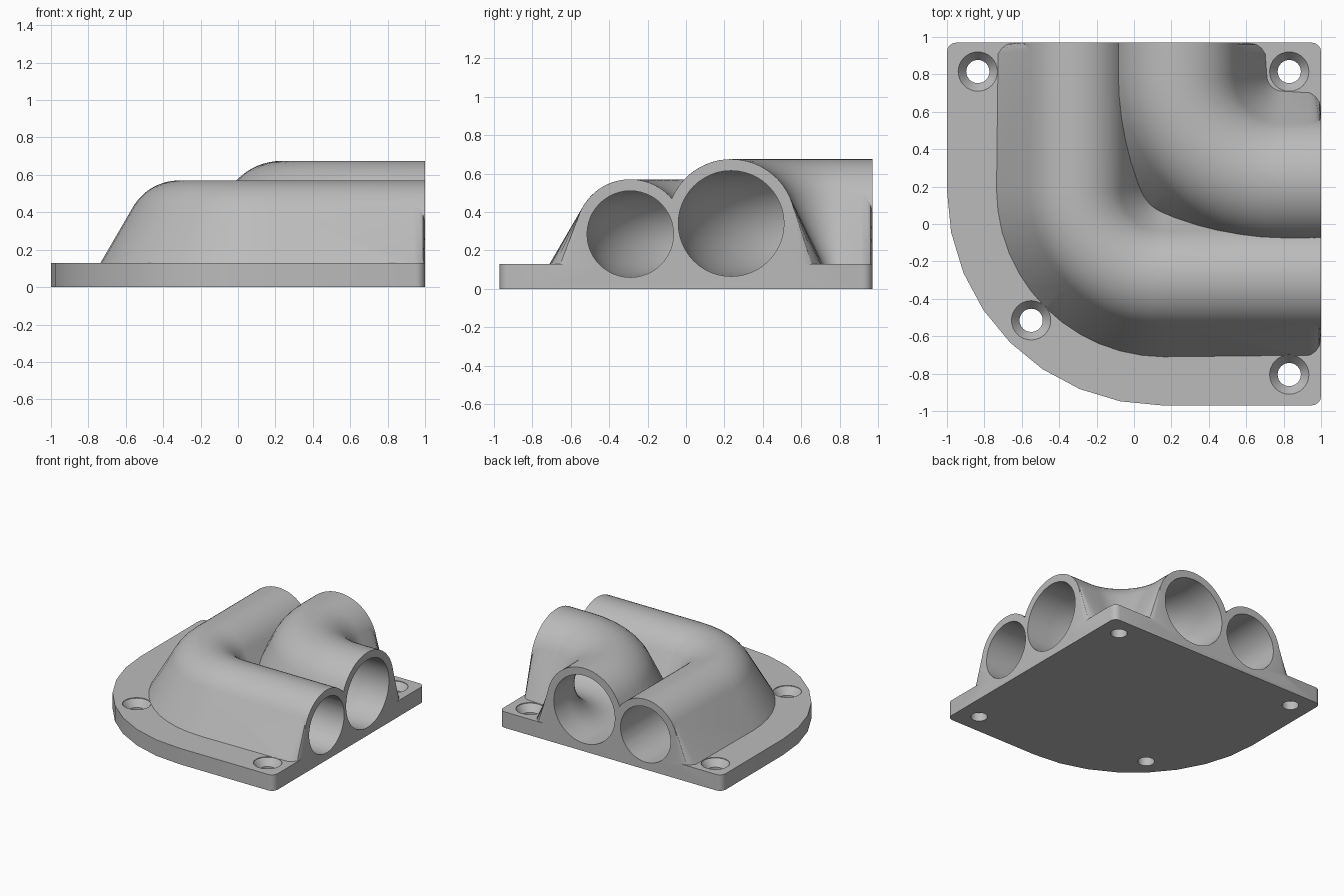
import bpy, bmesh
from math import sin, cos, pi, sqrt, hypot, atan2, acos, radians
from mathutils import Vector

cube = bpy.data.objects.get("Cube")
if cube:
    bpy.data.objects.remove(cube)

grey = bpy.data.materials.new("light grey")
grey.use_nodes = True
grey.diffuse_color = (0.5, 0.5, 0.5, 1)
grey.node_tree.nodes["Principled BSDF"].inputs["Base Color"].default_value = (0.5, 0.5, 0.5, 1)

PLATE_TOP = 0.13
END_X, END_Y = 1.0, 0.97


def loft(name, rings):
    """Closed solid through rings that all have the same number of points."""
    bm = bmesh.new()
    loops = [[bm.verts.new(p) for p in ring] for ring in rings]
    n = len(loops[0])
    for a, b in zip(loops, loops[1:]):
        for i in range(n):
            j = (i + 1) % n
            bm.faces.new((a[i], a[j], b[j], b[i]))
    bm.faces.new(loops[0][::-1])
    bm.faces.new(loops[-1])
    bmesh.ops.recalc_face_normals(bm, faces=bm.faces)
    mesh = bpy.data.meshes.new(name)
    bm.to_mesh(mesh)
    bm.free()
    mesh.materials.append(grey)
    ob = bpy.data.objects.new(name, mesh)
    bpy.context.collection.objects.link(ob)
    return ob


def combine(target, tool, operation):
    mod = target.modifiers.new(operation.lower(), 'BOOLEAN')
    mod.operation, mod.solver, mod.object = operation, 'EXACT', tool
    bpy.context.view_layer.objects.active = target
    bpy.ops.object.modifier_apply(modifier=mod.name)
    bpy.data.objects.remove(tool)


def arc(cx, cy, r, start, steps):
    """Quarter-circle points, counter-clockwise from start degrees."""
    return [(cx + r * cos(radians(start) + pi / 2 * i / steps),
             cy + r * sin(radians(start) + pi / 2 * i / steps)) for i in range(steps + 1)]


def elbow_path(centre, bend, insets):
    """Stations (position, outward normal, distance to open end) round a right-angle bend."""
    cx, cy = centre
    first = [(Vector((END_X - e, cy - bend, 0)), Vector((0, -1, 0)), e) for e in insets]
    turn = []
    for i in range(13):
        a = pi / 2 * i / 12
        n = Vector((-sin(a), -cos(a), 0))
        turn.append((Vector((cx, cy, 0)) + n * bend, n, 1))
    last = [(Vector((cx - bend, END_Y - e, 0)), Vector((-1, 0, 0)), e) for e in reversed(insets)]
    return first + turn + last


def hood_profile(r, height, foot):
    """Round crown with straight tangent flanks running down to the plate."""
    drop = PLATE_TOP - height
    low = atan2(drop, foot) + acos(r / hypot(foot, drop))
    crown = [low + (pi - 2 * low) * i / 24 for i in range(25)]
    return ([(foot, 0.03), (foot, PLATE_TOP)]
            + [(r * cos(a), height + r * sin(a)) for a in crown]
            + [(-foot, PLATE_TOP), (-foot, 0.03)])


def hood(name, centre, bend, r, height, foot):
    rings, corner = [], 0.1
    for p, n, e in elbow_path(centre, bend, (0, 0.01, 0.03, 0.06)):
        gap = max(0, corner - e)
        w = foot - corner + sqrt(corner ** 2 - gap ** 2)
        rings.append([p + n * u + Vector((0, 0, z)) for u, z in hood_profile(r, height, w)])
    return loft(name, rings)


def bore(name, centre, bend, r, height):
    rings = []
    for p, n, e in elbow_path(centre, bend, (-0.05,)):
        rings.append([p + n * r * cos(2 * pi * i / 48) + Vector((0, 0, height + r * sin(2 * pi * i / 48)))
                      for i in range(48)])
    return loft(name, rings)


# Base plate with one broad rounded corner
outline = (arc(0.15, 0.18, 1.15, 180, 8) + arc(0.95, -0.92, 0.05, 270, 4)
           + arc(0.95, 0.92, 0.05, 0, 4) + arc(-0.95, 0.92, 0.05, 90, 4))
body = loft("double_elbow_housing", [[(x, y, z) for x, y in outline] for z in (0, PLATE_TOP)])

# Two nested elbows: centre, bend radius, outer radius, axis height, foot width, bore radius
elbows = {
    "outer_elbow": ((0.16, 0.185), 0.475, 0.285, 0.285, 0.42, 0.225),
    "inner_elbow": ((0.795, 0.795), 0.56, 0.335, 0.34, 0.475, 0.275),
}
for name, (centre, bend, r, height, foot, inside) in elbows.items():
    combine(body, hood(name, centre, bend, r, height, foot), 'UNION')
for name, (centre, bend, r, height, foot, inside) in elbows.items():
    combine(body, bore(name + "_bore", centre, bend, inside, height), 'DIFFERENCE')

# Countersunk screw holes, with head clearance through the flanks
for x, y in ((0.83, 0.815), (0.83, -0.805), (-0.55, -0.515), (-0.835, 0.815)):
    steps = ((0.062, -0.1), (0.062, 0.07), (0.105, PLATE_TOP - 0.005), (0.105, 0.9))
    combine(body, loft("screw_hole", [[(x + r * cos(pi * i / 16), y + r * sin(pi * i / 16), z)
                                       for i in range(32)] for r, z in steps]), 'DIFFERENCE')

# Smooth curves, sharp edges
bpy.ops.object.select_all(action='DESELECT')
body.select_set(True)
bpy.context.view_layer.objects.active = body
bpy.ops.object.shade_smooth_by_angle(angle=radians(30))
